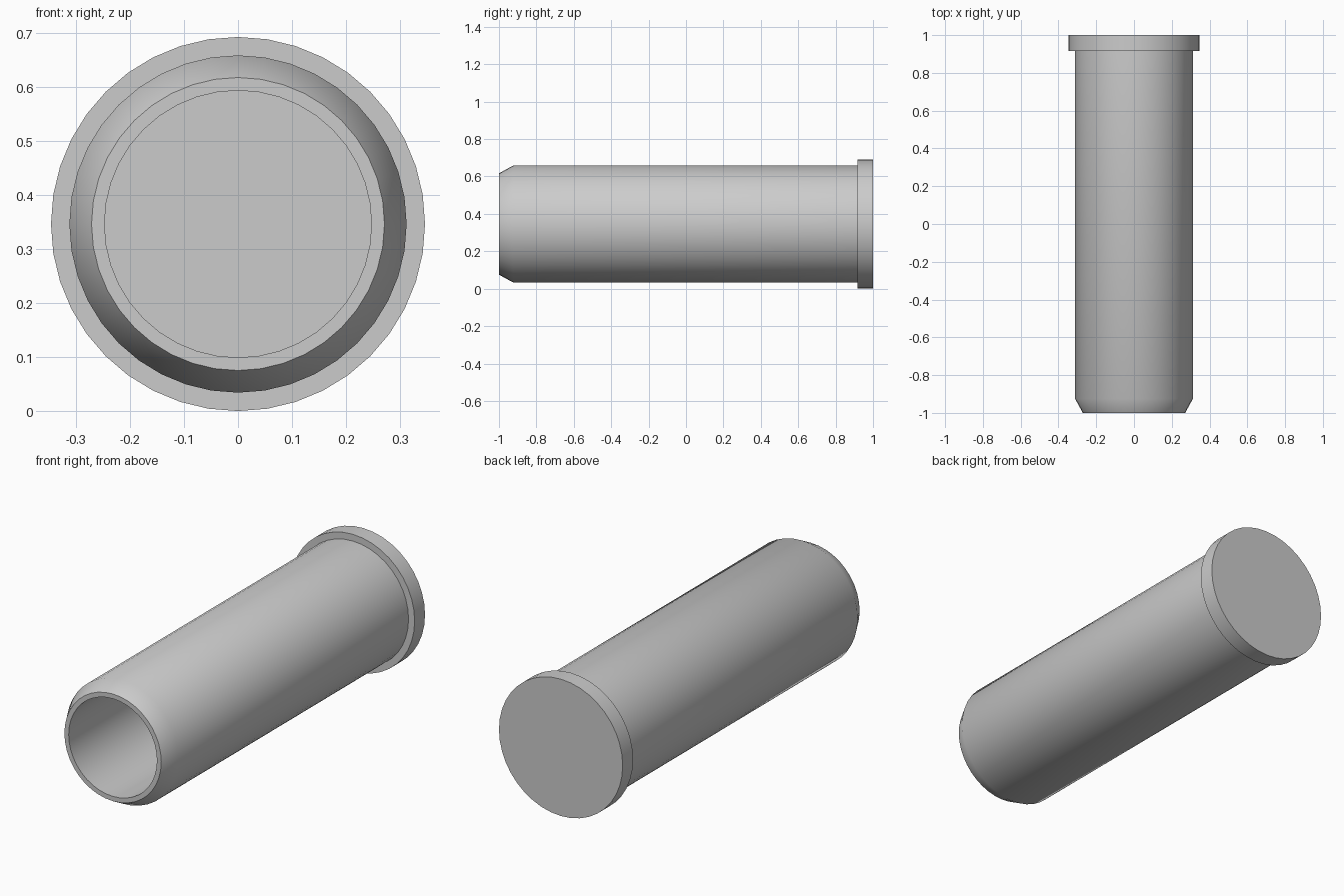
import bpy, bmesh, math

cube = bpy.data.objects.get("Cube")
if cube:
    bpy.data.objects.remove(cube, do_unlink=True)

SIDES = 40
CENTRE_Z = 0.346

grey = bpy.data.materials.new("plain grey")
grey.use_nodes = True
colour = (0.6, 0.6, 0.6, 1)
grey.diffuse_color = colour
grey.node_tree.nodes["Principled BSDF"].inputs["Base Color"].default_value = colour


def turned(name, profile):
    """Spin a (radius, y) profile about the long axis."""
    bm = bmesh.new()
    verts = [bm.verts.new((0, y, r)) for r, y in profile]
    edges = [bm.edges.new(pair) for pair in zip(verts, verts[1:])]
    bmesh.ops.spin(bm, geom=verts + edges, cent=(0, 0, 0), axis=(0, 1, 0),
                   angle=math.tau, steps=SIDES, use_duplicate=False)
    bmesh.ops.remove_doubles(bm, verts=bm.verts, dist=0.0005)
    bmesh.ops.recalc_face_normals(bm, faces=bm.faces)
    mesh = bpy.data.meshes.new(name)
    bm.to_mesh(mesh)
    bm.free()
    mesh.materials.append(grey)
    obj = bpy.data.objects.new(name, mesh)
    obj.location.z = CENTRE_Z
    bpy.context.collection.objects.link(obj)
    bpy.ops.object.select_all(action='DESELECT')
    obj.select_set(True)
    bpy.context.view_layer.objects.active = obj
    bpy.ops.object.shade_smooth_by_angle(angle=math.radians(30))
    return obj


# One closed shell: bore floor, bore wall, chamfered mouth, barrel, flange, end
turned("flanged_sleeve", [
    (0, 0.917), (0.247, 0.917), (0.247, -1), (0.271, -1), (0.312, -0.925),
    (0.312, 0.917), (0.346, 0.917), (0.346, 1), (0, 1),
])
